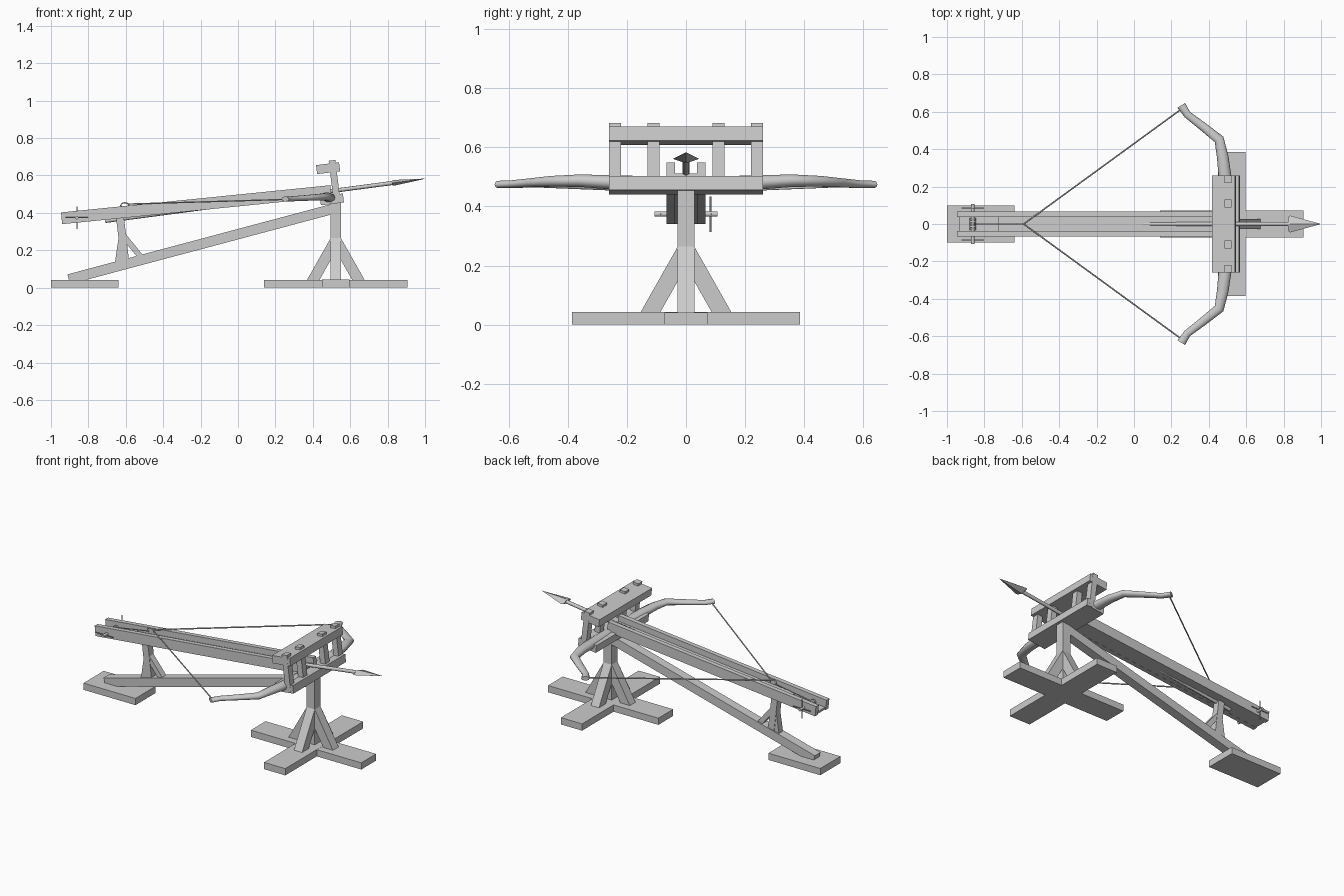
import bpy, bmesh, math
from mathutils import Vector as V

if "Cube" in bpy.data.objects:
    bpy.data.objects.remove(bpy.data.objects["Cube"])


def finish(name, bm, smooth=False):
    bmesh.ops.recalc_face_normals(bm, faces=bm.faces[:])
    me = bpy.data.meshes.new(name)
    bm.to_mesh(me)
    bm.free()
    if smooth:
        for p in me.polygons:
            p.use_smooth = len(p.vertices) == 4
    ob = bpy.data.objects.new(name, me)
    bpy.context.collection.objects.link(ob)
    return ob


def beam(name, p, q, side_w, thick, side=(0, 1, 0)):
    """Square timber from p to q; side_w is measured along the side vector."""
    p, q, s = V(p), V(q), V(side)
    d = (q - p).normalized()
    u = d.cross(s).normalized()
    bm = bmesh.new()
    rings = []
    for c in (p, q):
        rings.append([bm.verts.new(c + s * a * side_w / 2 + u * b * thick / 2)
                      for a, b in ((-1, -1), (1, -1), (1, 1), (-1, 1))])
    a, b = rings
    bm.faces.new(a)
    bm.faces.new(b)
    for i in range(4):
        j = (i + 1) % 4
        bm.faces.new((a[i], a[j], b[j], b[i]))
    return finish(name, bm)


def box(name, x0, x1, y0, y1, z0, z1):
    y, z = (y0 + y1) / 2, (z0 + z1) / 2
    return beam(name, (x0, y, z), (x1, y, z), y1 - y0, z1 - z0)


def tube(name, pts, radii, n=8, smooth=False):
    """Swept tube; radii are (horizontal, vertical) pairs."""
    pts = [V(p) for p in pts]
    bm = bmesh.new()
    rings = []
    for i, c in enumerate(pts):
        d = (pts[min(i + 1, len(pts) - 1)] - pts[max(i - 1, 0)]).normalized()
        ref = V((0, 0, 1)) if abs(d.z) < 0.9 else V((1, 0, 0))
        s = ref.cross(d).normalized()
        u = d.cross(s)
        rings.append([bm.verts.new(c + s * radii[i][0] * math.cos(2 * math.pi * k / n)
                                   + u * radii[i][1] * math.sin(2 * math.pi * k / n))
                      for k in range(n)])
    for a, b in zip(rings, rings[1:]):
        for k in range(n):
            m = (k + 1) % n
            bm.faces.new((a[k], a[m], b[m], b[k]))
    bm.faces.new(rings[0])
    bm.faces.new(rings[-1])
    return finish(name, bm, smooth)


def rod(name, p, q, r, n=8):
    return tube(name, [p, q], [(r, r)] * 2, n, True)


# feet
box("rear_foot", -1, -0.64, -0.1, 0.1, 0, 0.042)
box("front_foot_long", 0.14, 0.905, -0.073, 0.073, 0, 0.042)
box("front_foot_cross", 0.45, 0.597, -0.385, 0.385, 0, 0.0425)

# front post with four diagonal braces
PX = 0.523
beam("front_post", (PX, 0, 0.03), (PX, 0, 0.46), 0.056, 0.056)
for dx, dy in ((1, 0), (-1, 0), (0, 1), (0, -1)):
    beam("post_brace", (PX + dx * 0.13, dy * 0.13, 0.025), (PX, 0, 0.255),
         0.056, 0.058, (abs(dy), abs(dx), 0))

# sloping ground beam
beam("ground_beam", (-0.905, 0, 0.045), (0.54, 0, 0.43), 0.056, 0.054)

# rear support with two struts
beam("rear_support", (-0.602, 0, 0.13), (-0.632, 0, 0.385), 0.045, 0.042)
beam("rear_support_strut", (-0.645, 0, 0.12), (-0.62, 0, 0.29), 0.04, 0.03)
beam("rear_support_strut", (-0.52, 0, 0.165), (-0.622, 0, 0.29), 0.04, 0.03)

# stock: channel of two rails, floor and inner slide, all on the same slope
SL = 0.101
SN = math.hypot(1, SL)


def on_stock(x, h, y=0):
    return (x - h * SL, y, 0.339 + (x + 0.945) * SL + h)


def stock_part(name, x0, x1, y, w, h0, h1):
    h = (h0 + h1) / 2
    beam(name, on_stock(x0, h, y), on_stock(x1, h, y), w, h1 - h0)


for s in (-1, 1):
    stock_part("stock_rail", -0.94, 0.5, s * 0.052, 0.029, 0, 0.063)
stock_part("stock_floor", -0.935, 0.495, 0, 0.08, 0.001, 0.016)
stock_part("stock_slide", -0.725, 0.495, 0, 0.076, 0.004, 0.027)

# bow frame, leaning back slightly
T = math.radians(7)
ax, az = V((math.cos(T), 0, math.sin(T))), V((-math.sin(T), 0, math.cos(T)))
C = V((0.502, 0, 0.472))
for name, h in (("frame_lower_board", 0), ("frame_upper_board", 0.168)):
    c = C + az * h
    beam(name, c - ax * 0.062, c + ax * 0.062, 0.52, 0.048)
for y in (-0.24, -0.11, 0.11, 0.24):
    c = C + ax * 0.026 + V((0, y, 0))
    beam("frame_upright", c - az * 0.02, c + az * 0.207, 0.041, 0.036)

# bow arms and string
for s in (-1, 1):
    tube("bow_arm", [(0.497, 0, 0.475), (0.486, s * 0.26, 0.482), (0.474, s * 0.36, 0.487),
                     (0.455, s * 0.452, 0.485), (0.37, s * 0.52, 0.48),
                     (0.285, s * 0.585, 0.475), (0.253, s * 0.634, 0.474)],
         [(0.034, 0.025), (0.034, 0.025), (0.031, 0.022), (0.027, 0.019),
          (0.023, 0.016), (0.02, 0.014), (0.024, 0.013)], 10, True)
    rod("bow_string", (0.25, s * 0.612, 0.472), (-0.59, 0, 0.447), 0.004, 6)

# bolt with flat four-sided head
def on_bolt(x):
    return (x, 0, 0.357 + (x + 0.71) * 0.132)


rod("bolt_shaft", on_bolt(-0.71), on_bolt(0.86), 0.011, 8)
tube("bolt_head", [on_bolt(0.825), on_bolt(0.835), on_bolt(0.997)],
     [(0.04, 0.012), (0.045, 0.015), (0.001, 0.001)], 4)

# string hook and its pull rope
ring = [(-0.605 + 0.022 * math.cos(a), 0, 0.44 + 0.014 * math.sin(a))
        for a in [math.radians(d) for d in range(-30, 241, 30)]]
tube("string_hook", ring, [(0.004, 0.004)] * len(ring), 6, True)
rod("pull_rope", (-0.86, 0, 0.392), (-0.615, 0, 0.432), 0.003, 6)

# winch: axle, rope coils and cross handles
WX, WZ = -0.862, 0.374
rod("winch_axle", (WX, -0.106, WZ), (WX, 0.106, WZ), 0.009, 10)
for i in range(5):
    y = -0.026 + i * 0.013
    rod("rope_coil", (WX, y - 0.005, WZ), (WX, y + 0.005, WZ), 0.017, 12)
for s in (-1, 1):
    rod("winch_handle", (WX - 0.06, s * 0.086, WZ), (WX + 0.06, s * 0.086, WZ), 0.003, 6)
rod("winch_handle", (WX, 0.083, WZ - 0.06), (WX, 0.083, WZ + 0.06), 0.003, 6)
